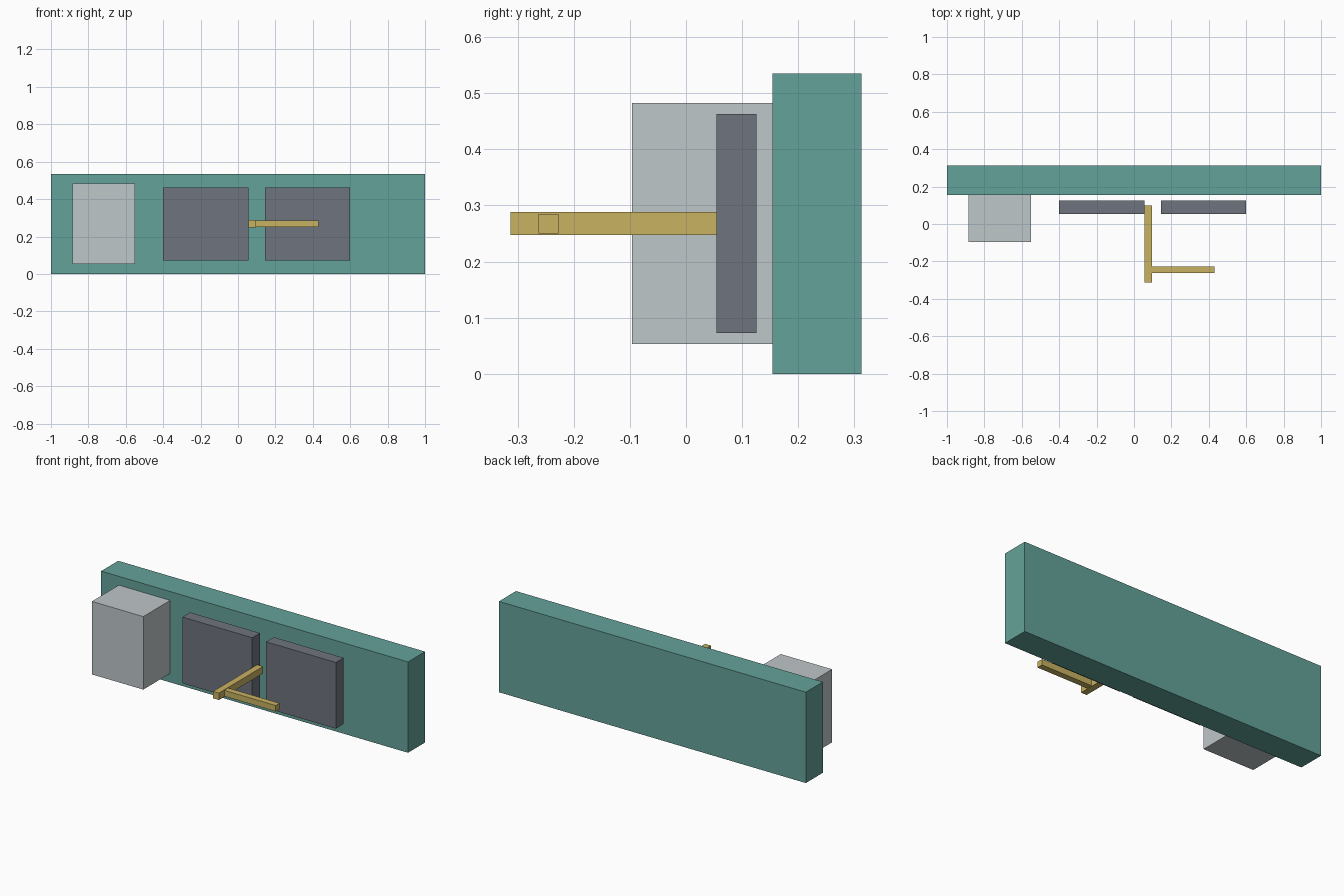
import bpy

if "Cube" in bpy.data.objects:
    bpy.data.objects.remove(bpy.data.objects["Cube"])


def linear(c):
    c /= 255
    return c / 12.92 if c <= 0.04045 else ((c + 0.055) / 1.055) ** 2.4


def material(name, rgb):
    m = bpy.data.materials.new(name)
    m.diffuse_color = (*[linear(c) for c in rgb], 1)
    m.use_nodes = True
    m.node_tree.nodes["Principled BSDF"].inputs["Base Color"].default_value = m.diffuse_color
    return m


def box(name, x, y, z, mat):
    """Box spanning the given (min, max) ranges."""
    spans = (x, y, z)
    bpy.ops.mesh.primitive_cube_add(size=1, location=[(a + b) / 2 for a, b in spans])
    ob = bpy.context.object
    ob.name = name
    ob.scale = [b - a for a, b in spans]
    bpy.ops.object.transform_apply(location=False, rotation=False, scale=True)
    ob.data.materials.append(mat)
    return ob


teal = material("teal", (100, 162, 153))
light_grey = material("light grey", (191, 199, 201))
dark_grey = material("dark grey", (110, 117, 126))
brass = material("brass", (200, 178, 98))

# Long back board
box("back_board", (-1, 1), (0.154, 0.313), (0, 0.535), teal)

# Block fixed to the board
box("side_block", (-0.885, -0.55), (-0.096, 0.154), (0.053, 0.483), light_grey)

# Two plates standing just clear of the board
for name, x0 in (("left_plate", -0.4), ("right_plate", 0.145)):
    box(name, (x0, x0 + 0.455), (0.054, 0.126), (0.073, 0.463), dark_grey)

# Lever: a stem through the gap and a sideways handle
box("lever_stem", (0.057, 0.095), (-0.313, 0.098), (0.247, 0.288), brass)
box("lever_handle", (0.095, 0.43), (-0.263, -0.227), (0.25, 0.285), brass)
